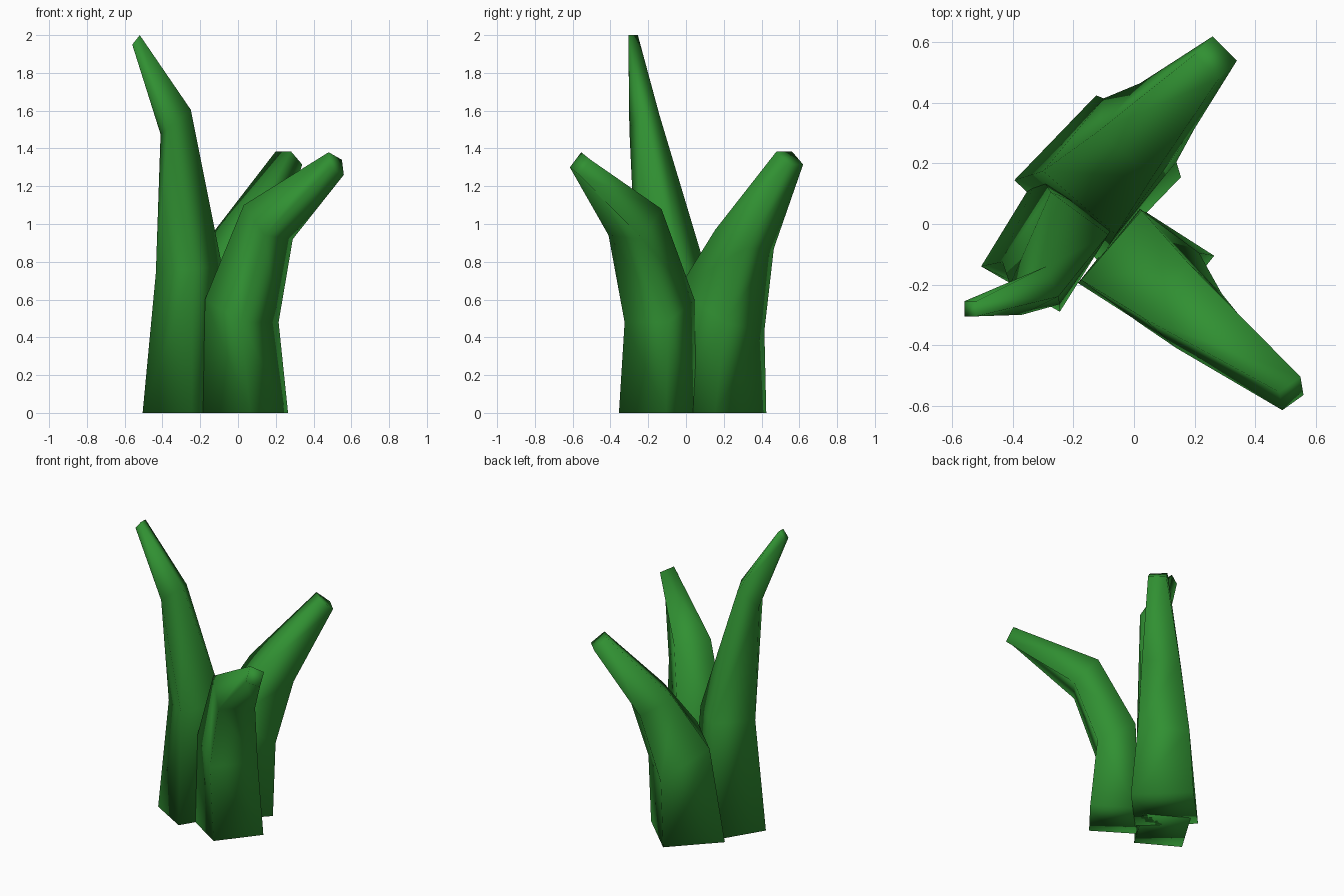
import bpy
import bmesh
from mathutils import Vector

cube = bpy.data.objects.get("Cube")
if cube:
    bpy.data.objects.remove(cube, do_unlink=True)

# Leaf colour
green = bpy.data.materials.new("leaf_green")
green.use_nodes = True
colour = (0.03, 0.28, 0.032, 1)
green.diffuse_color = colour
shader = next(n for n in green.node_tree.nodes if n.type == "BSDF_PRINCIPLED")
shader.inputs["Base Color"].default_value = colour


def make_leaf(name, sections):
    """Loft a four-sided tapering leaf; each section is centre, width and thickness vectors."""
    bm = bmesh.new()
    rings = []
    for section in sections:
        centre, width, thick = (Vector(v) for v in section)
        corners = ((-1, -1), (1, -1), (1, 1), (-1, 1))
        rings.append([bm.verts.new(centre + width * a / 2 + thick * b / 2)
                      for a, b in corners])
    for low, high in zip(rings, rings[1:]):
        for i in range(len(low)):
            j = (i + 1) % len(low)
            bm.faces.new((low[i], low[j], high[j], high[i]))
    # Close the foot and the blunt tip
    bm.faces.new(rings[0])
    bm.faces.new(rings[-1])
    bmesh.ops.recalc_face_normals(bm, faces=bm.faces[:])
    for face in bm.faces:
        face.smooth = True
    mesh = bpy.data.meshes.new(name)
    bm.to_mesh(mesh)
    bm.free()
    mesh.materials.append(green)
    leaf = bpy.data.objects.new(name, mesh)
    bpy.context.collection.objects.link(leaf)
    return leaf


# Front leaf, leaning forward and to the left
make_leaf("front_leaf", [
    ((.04, -.15, 0), (.2, .25, 0), (.25, -.16, 0)),
    ((.02, -.14, .54), (.2, .23, 0), (.19, -.14, -.12)),
    ((.16, -.27, 1.01), (.15, .18, -.02), (.11, -.1, -.16)),
    ((.52, -.56, 1.32), (.07, .05, -.04), (.01, -.06, -.08)),
])

# Tall leaf, rising and bending to the right
make_leaf("tall_leaf", [
    ((-.28, -.06, 0), (.26, -.15, 0), (.19, .31, 0)),
    ((-.26, -.08, .76), (.19, -.14, .02), (.16, .23, .02)),
    ((-.33, -.22, 1.54), (.04, -.1, .03), (.12, .06, .1)),
    ((-.54, -.28, 1.975), (0, -.05, 0), (.04, 0, .05)),
])

# Back leaf, leaning backward and to the left
make_leaf("back_leaf", [
    ((-.12, .15, 0), (.28, -.27, 0), (.27, .28, 0)),
    ((-.08, .19, .55), (.24, -.21, .04), (.2, .24, -.19)),
    ((.04, .31, .92), (.18, -.15, 0), (.14, .16, -.1)),
    ((.27, .55, 1.35), (.08, -.08, 0), (.06, .06, -.07)),
])
